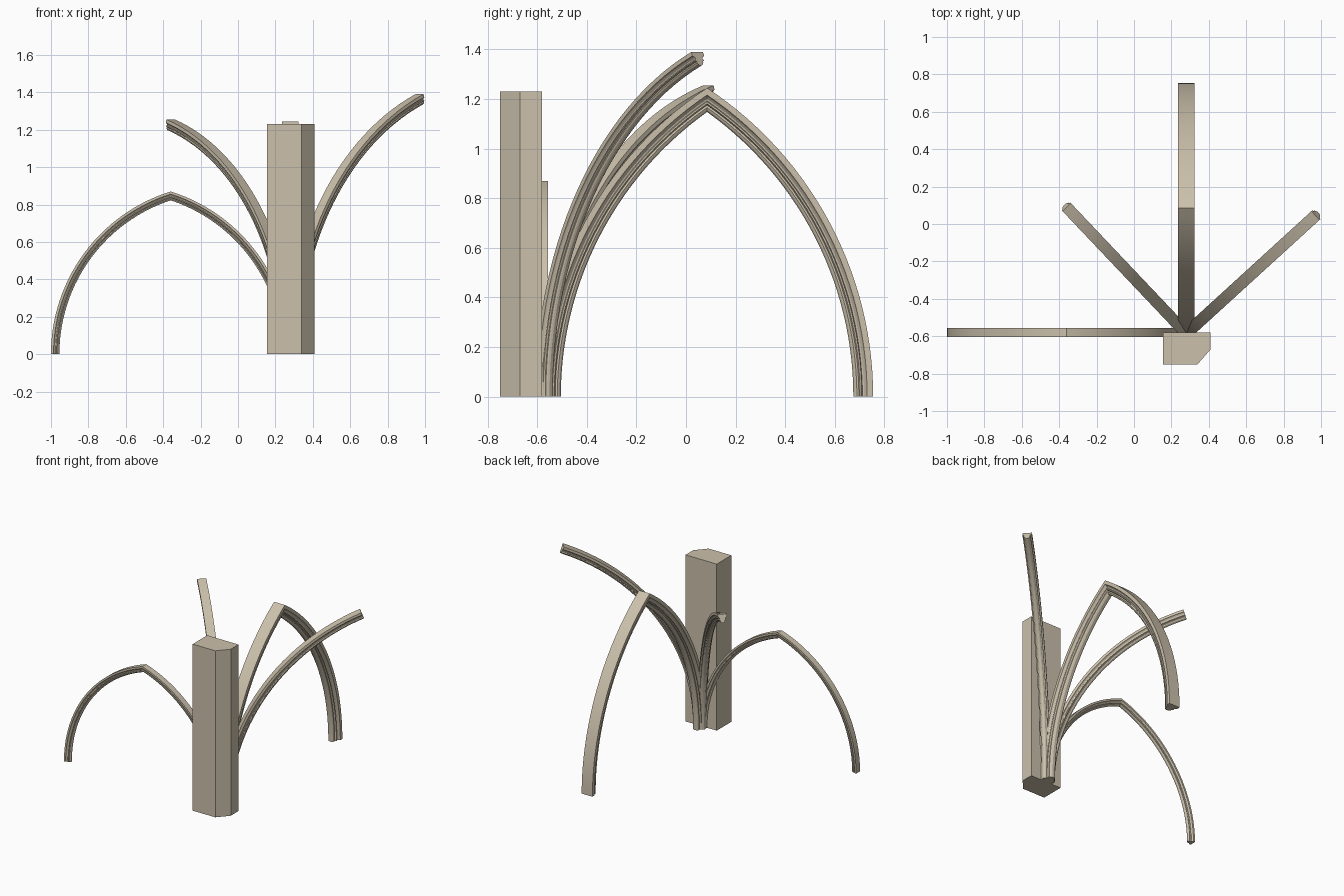
import bpy, bmesh, math
from mathutils import Vector

if "Cube" in bpy.data.objects:
    bpy.data.objects.remove(bpy.data.objects["Cube"])

stone = bpy.data.materials.new("warm limestone")
stone.use_nodes = True
colour = (0.60, 0.53, 0.41, 1)
stone.diffuse_color = colour
stone.node_tree.nodes["Principled BSDF"].inputs["Base Color"].default_value = colour

# Half of the moulded rib section: (share of width, share of depth)
HALF = [(0.5, 0), (0.5, 0.3), (0.4, 0.36), (0.31, 0.46), (0.29, 0.54),
        (0.37, 0.58), (0.37, 0.66), (0.25, 0.72), (0.27, 0.82),
        (0.21, 0.93), (0.1, 1.0)]
SECTION = HALF + [(-u, v) for u, v in reversed(HALF)]
SPRING = Vector((0.28, -0.585, 0))


def finish(name, bm):
    bmesh.ops.recalc_face_normals(bm, faces=bm.faces)
    mesh = bpy.data.meshes.new(name)
    bm.to_mesh(mesh)
    bm.free()
    mesh.materials.append(stone)
    obj = bpy.data.objects.new(name, mesh)
    bpy.context.collection.objects.link(obj)
    return obj


def rib(name, crown, rise, width, depth, full, start=SPRING, steps=28):
    """Sweep the section along a pointed arch from its springing to the crown."""
    run = Vector((crown[0], crown[1], 0)) - start
    half = run.length
    along = run.normalized()
    across = Vector((-along.y, along.x, 0))
    radius = (half ** 2 + rise ** 2) / (2 * half)
    bm = bmesh.new()
    rings = []
    count = 2 * steps if full else steps
    for i in range(count + 1):
        t = 1 - abs(1 - i / steps)
        ring = []
        for u, v in SECTION:
            r = radius - v * depth
            # A full arch is mitred at the crown, a broken one is cut square
            end = math.acos((radius - half) / (r if full else radius))
            s = radius - r * math.cos(end * t)
            if i > steps:
                s = 2 * half - s
            point = start + along * s + across * (u * width)
            point.z = r * math.sin(end * t)
            ring.append(bm.verts.new(point))
        rings.append(ring)
    n = len(SECTION)
    for a, b in zip(rings, rings[1:]):
        for j in range(n):
            k = (j + 1) % n
            bm.faces.new((a[j], a[k], b[k], b[j]))
    bm.faces.new(rings[0])
    bm.faces.new(rings[-1])
    obj = finish(name, bm)
    obj.data.shade_smooth()
    obj.data.set_sharp_from_angle(angle=math.radians(15))


# Pier with one chamfered corner
bm = bmesh.new()
plan = [(0.155, -0.75), (0.34, -0.75), (0.41, -0.67), (0.41, -0.58), (0.155, -0.58)]
base = bm.faces.new([bm.verts.new((x, y, 0)) for x, y in plan])
top = bmesh.ops.extrude_face_region(bm, geom=[base])
verts = [g for g in top["geom"] if isinstance(g, bmesh.types.BMVert)]
bmesh.ops.translate(bm, verts=verts, vec=(0, 0, 1.23))
if not base.is_valid or len(bm.faces) < 7:
    bm.faces.new([v for v in bm.verts if v.co.z == 0])
finish("pier", bm)

# Complete arches
rib("transverse_arch", (0.28, 0.085), 1.245, 0.088, 0.08, True)
rib("wall_arch", (-0.36, -0.58), 0.87, 0.046, 0.045, True, Vector((0.28, -0.58, 0)))

# Broken diagonal ribs
rib("right_diagonal_rib", (-0.36, 0.09), 1.255, 0.062, 0.06, False)
rib("left_diagonal_rib", (0.97, 0.045), 1.39, 0.064, 0.058, False)
